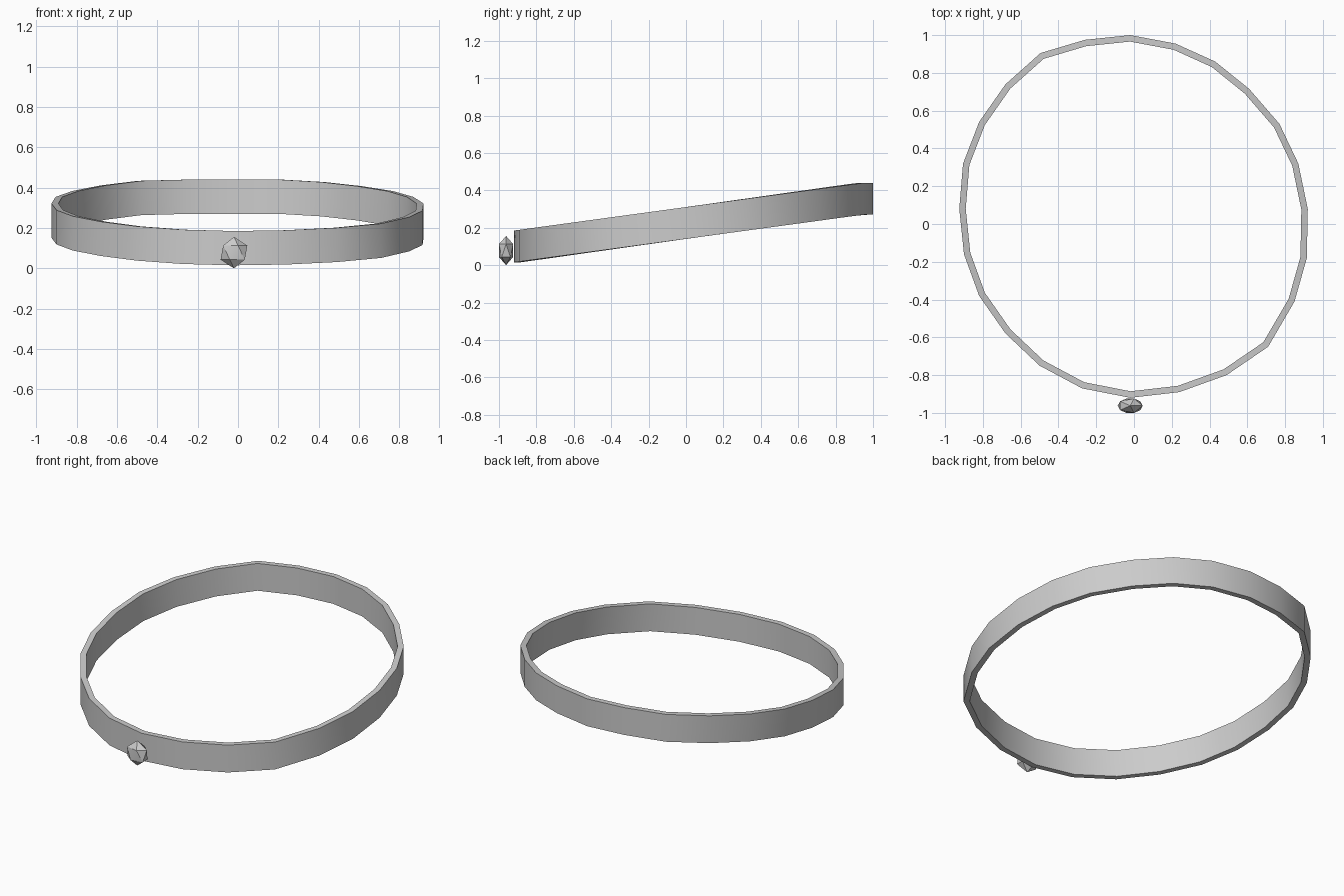
import bpy, bmesh
from mathutils import Vector

if "Cube" in bpy.data.objects:
    bpy.data.objects.remove(bpy.data.objects["Cube"])

metal = bpy.data.materials.new("grey_metal")
metal.diffuse_color = (0.6, 0.6, 0.6, 1)
metal.use_nodes = True
metal.node_tree.nodes["Principled BSDF"].inputs["Base Color"].default_value = metal.diffuse_color

# Slightly irregular 24-sided outline of the band, clockwise from the back
OUTLINE = [(-0.02, 1.0), (0.22, 0.955), (0.43, 0.86), (0.61, 0.715), (0.77, 0.53), (0.87, 0.32),
           (0.92, 0.08), (0.915, -0.18), (0.85, -0.41), (0.71, -0.65), (0.49, -0.80), (0.24, -0.89),
           (-0.02, -0.92), (-0.275, -0.87), (-0.50, -0.75), (-0.68, -0.58), (-0.82, -0.38), (-0.90, -0.16),
           (-0.925, 0.08), (-0.905, 0.32), (-0.82, 0.54), (-0.68, 0.74), (-0.495, 0.905), (-0.26, 0.975)]
THICK, HEIGHT = 0.034, 0.17


def finish(obj):
    obj.data.materials.append(metal)
    bpy.ops.object.select_all(action='DESELECT')
    obj.select_set(True)
    bpy.context.view_layer.objects.active = obj
    bpy.ops.object.shade_smooth_by_angle(angle=0.524)


def base_z(y):
    # Band rises toward the back, levelling off at the very end
    return min(0.015 + 0.1365 * (y + 0.92), 0.27)


# Band: a rectangular section carried round the outline
bm = bmesh.new()
loops = []
n = len(OUTLINE)
for i, p in enumerate(OUTLINE):
    p = Vector(p)
    a = (p - Vector(OUTLINE[i - 1])).normalized()
    b = (Vector(OUTLINE[(i + 1) % n]) - p).normalized()
    t = (a + b).normalized()
    q = p + Vector((t.y, -t.x)) * THICK / max(t.dot(a), 0.5)
    z = base_z(p.y)
    loops.append([bm.verts.new((c.x, c.y, h)) for c, h in
                  ((p, z), (p, z + HEIGHT), (q, z + HEIGHT), (q, z))])
for i in range(n):
    u, v = loops[i], loops[(i + 1) % n]
    for k in range(4):
        m = (k + 1) % 4
        bm.faces.new((u[k], v[k], v[m], u[m]))
bmesh.ops.recalc_face_normals(bm, faces=bm.faces)
mesh = bpy.data.meshes.new("band")
bm.to_mesh(mesh)
bm.free()
band = bpy.data.objects.new("band", mesh)
bpy.context.collection.objects.link(band)
finish(band)

# Gem: flattened icosahedron in front of the band
bpy.ops.mesh.primitive_ico_sphere_add(subdivisions=1, radius=1, location=(-0.02, -0.962, 0.078))
gem = bpy.context.object
gem.name = "gem"
gem.scale = (0.074, 0.0445, 0.078)
bpy.ops.object.transform_apply(location=False, rotation=False, scale=True)
finish(gem)
